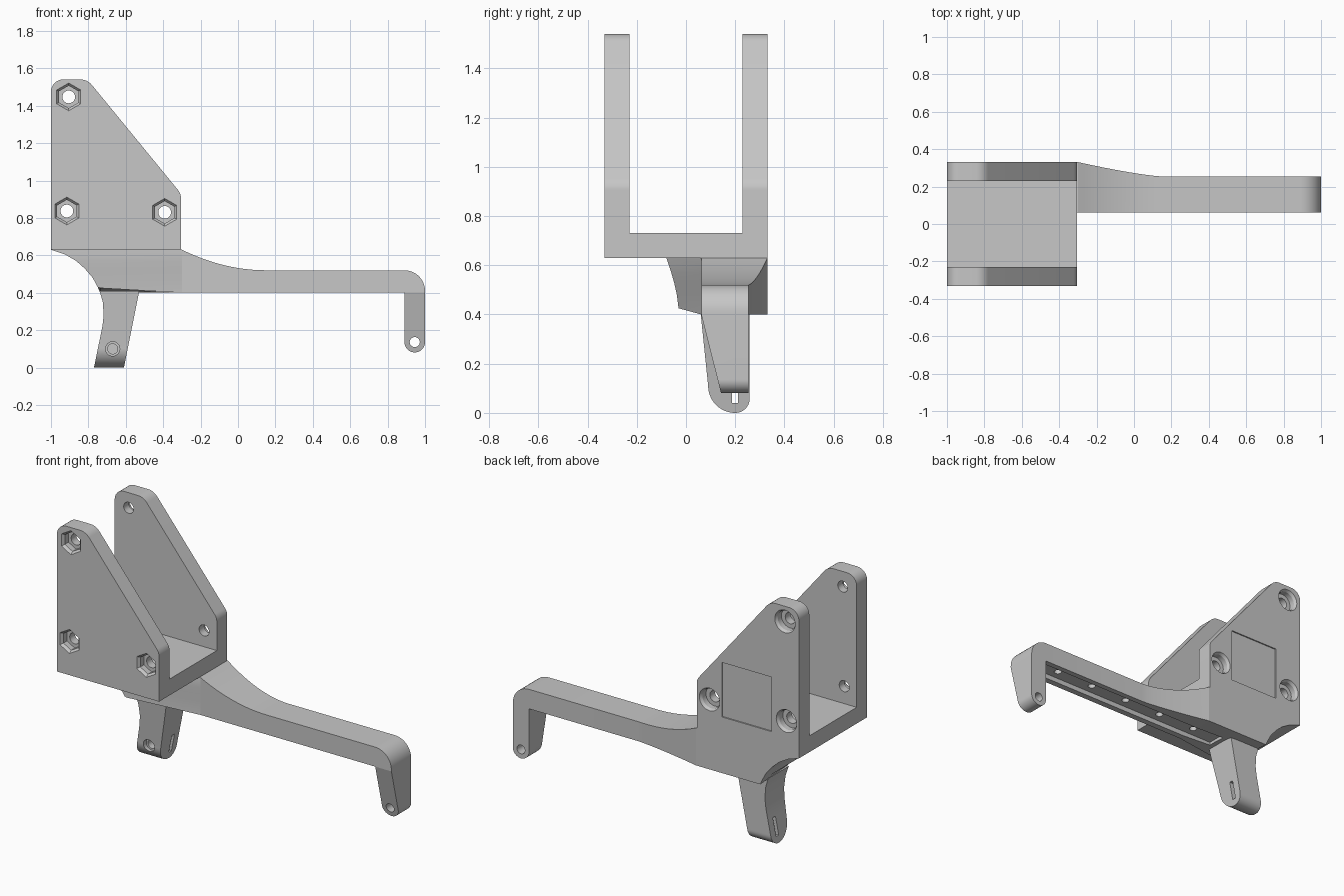
import bpy, bmesh, math
from mathutils import Vector

if "Cube" in bpy.data.objects:
    bpy.data.objects.remove(bpy.data.objects["Cube"], do_unlink=True)

grey = bpy.data.materials.new("light_grey")
grey.use_nodes = True
GREY = (0.57, 0.57, 0.57, 1)
grey.diffuse_color = GREY
grey.node_tree.nodes["Principled BSDF"].inputs["Base Color"].default_value = GREY


def loft(name, rings):
    """Skin a row of equal-length rings and cap both ends."""
    bm = bmesh.new()
    rows = [[bm.verts.new(p) for p in ring] for ring in rings]
    n = len(rows[0])
    for a, b in zip(rows, rows[1:]):
        for i in range(n):
            j = (i + 1) % n
            bm.faces.new((a[i], a[j], b[j], b[i]))
    bm.faces.new(rows[0])
    bm.faces.new(rows[-1])
    bmesh.ops.recalc_face_normals(bm, faces=bm.faces)
    mesh = bpy.data.meshes.new(name)
    bm.to_mesh(mesh)
    bm.free()
    mesh.materials.append(grey)
    obj = bpy.data.objects.new(name, mesh)
    bpy.context.collection.objects.link(obj)
    return obj


def box(name, x0, x1, y0, y1, z0, z1):
    return loft(name, [[(x0, y0, z), (x1, y0, z), (x1, y1, z), (x0, y1, z)]
                       for z in (z0, z1)])


def rod(a, b, r1, r2=None, sides=32):
    """Cylinder or cone between two points, used as a cutter."""
    a, b = Vector(a), Vector(b)
    d = b - a
    r2 = r2 or r1
    along_y = abs(d.y) > abs(d.z)
    # local z points to -y after the turn about x
    if along_y and d.y > 0:
        r1, r2 = r2, r1
    bpy.ops.mesh.primitive_cone_add(
        vertices=sides, radius1=r1, radius2=r2, depth=d.length,
        location=(a + b) / 2, rotation=(math.pi / 2 if along_y else 0, 0, 0))
    cutter = bpy.context.object
    cutter.data.materials.append(grey)
    return cutter


def cut(obj, cutter):
    mod = obj.modifiers.new("cut", "BOOLEAN")
    mod.operation, mod.solver, mod.object = "DIFFERENCE", "EXACT", cutter
    bpy.context.view_layer.objects.active = obj
    bpy.ops.object.modifier_apply(modifier=mod.name)
    bpy.data.objects.remove(cutter, do_unlink=True)


def fillet(corners, steps=8):
    """Round each (x, z, radius) corner of a profile."""
    out = []
    for i, (x, z, r) in enumerate(corners):
        p = Vector((x, z))
        if not r:
            out.append(p)
            continue
        u = (Vector(corners[i - 1][:2]) - p).normalized()
        v = (Vector(corners[(i + 1) % len(corners)][:2]) - p).normalized()
        half = u.angle(v) / 2
        c = p + (u + v).normalized() * r / math.sin(half)
        s = (p + u * r / math.tan(half) - c).normalized()
        e = (p + v * r / math.tan(half) - c).normalized()
        out += [c + s.slerp(e, k / steps) * r for k in range(steps + 1)]
    return out


def lerp(a, b, t):
    return a + (b - a) * t


def table(points, z):
    """Linear lookup in (z, value) points ordered downwards."""
    for (za, a), (zb, b) in zip(points, points[1:]):
        if z >= zb:
            return lerp(a, b, (za - z) / (za - zb))
    return points[-1][1]


def half_width(r, z):
    """Half width of a round tip of radius r at height z above its lowest point."""
    return r if z >= r else max(math.sqrt(max(r * r - (r - z) ** 2, 0)), 0.003)


# Side plates with bolt holes
outline = fillet([(-1, 0.63, 0), (-0.305, 0.63, 0), (-0.305, 0.93, 0.07),
                  (-0.805, 1.54, 0.08), (-1, 1.54, 0.065)])
bolts = [(-0.905, 1.447), (-0.915, 0.837), (-0.392, 0.83)]
plates = {}
for name, y0, y1 in (("front_plate", -0.331, -0.23), ("back_plate", 0.23, 0.331)):
    plates[name] = loft(name, [[(p.x, y, p.y) for p in outline] for y in (y0, y1)])
front, back = plates["front_plate"], plates["back_plate"]
for x, z in bolts:
    # hexagonal nut pocket with a bevelled mouth
    cut(front, rod((x, -0.332, z), (x, -0.315, z), 0.075, 0.06, 6))
    cut(front, rod((x, -0.32, z), (x, -0.28, z), 0.06, sides=6))
    cut(front, rod((x, -0.4, z), (x, -0.1, z), 0.034))
    # round counterbore
    cut(back, rod((x, 0.332, z), (x, 0.315, z), 0.07, 0.06))
    cut(back, rod((x, 0.32, z), (x, 0.28, z), 0.06))
    cut(back, rod((x, 0.4, z), (x, 0.1, z), 0.034))
# shallow square recess on the back
cut(back, box("recess", -0.815, -0.475, 0.323, 0.4, 0.745, 1.08))

# Floor between the plates
box("bracket_floor", -1, -0.305, -0.23, 0.23, 0.63, 0.73)

# Flared block under the floor
left_edge = [(0.63, -1), (0.605, -0.925), (0.57, -0.865), (0.53, -0.82),
             (0.48, -0.777), (0.43, -0.75), (0.4, -0.737), (0.35, -0.723),
             (0.28, -0.718), (0.22, -0.725), (0, -0.77)]
rings = []
for z, _ in left_edge[:7]:
    x = table(left_edge, z)
    t = (0.63 - z) / 0.23
    zf = max(z, 0.425 + 0.002 * (1 - t))
    yf = -0.08 + 0.05 * math.sin(t * math.pi / 2)
    rings.append([(x, yf, zf), (-0.3, 0.062, z), (-0.3, 0.331, z), (x, 0.331, z)])
block = loft("flared_block", rings)

# Finger below the block, with a lopsided round tip
levels = [0.41, 0.4, 0.37, 0.35, 0.31, 0.28, 0.25, 0.22, 0.15]
levels += [0.11 - 0.11 * math.sin(math.radians(a)) for a in range(0, 91, 5)]
rings = []
for z in levels:
    x0, x1 = table(left_edge, z), lerp(-0.61, -0.53, z / 0.4)
    y0 = 0.2 - half_width(0.11, z) - 0.03 * max(0, (z - 0.11) / 0.29)
    y1 = 0.2 + half_width(0.059, z)
    rings.append([(x0, y0, z), (x1, y0, z), (x1, y1, z), (x0, y1, z)])
finger = loft("finger", rings)
# countersunk screw hole and slot
cut(finger, rod((-0.67, 0.05, 0.1), (-0.67, 0.12, 0.1), 0.038))
cut(finger, rod((-0.67, 0.05, 0.1), (-0.67, 0.2, 0.1), 0.027))
cut(finger, box("slot", -0.9, -0.4, 0.187, 0.212, 0.04, 0.15))

# Long arm, sweeping down from the block and rounded at its end
stations = [-0.3 + 0.45 * i / 12 for i in range(13)]
stations += [0.89 + 0.11 * math.sin(math.radians(a)) for a in range(0, 91, 9)]
rings = []
for x in stations:
    s = max(0, (0.15 - x) / 0.45)
    top = 0.52 + 0.11 * s ** 2
    if x > 0.89:
        top = 0.41 + math.sqrt(max(0.0121 - (x - 0.89) ** 2, 0))
    rear = 0.254 + 0.077 * s ** 1.3
    rings.append([(x, 0.062, 0.4), (x, rear, 0.4), (x, rear, top), (x, 0.062, top)])
arm = loft("arm", rings)

# Channel and screw holes along the underside
for part in (arm, block):
    cut(part, box("channel", -0.5, 0.87, 0.1, 0.22, 0.3, 0.43))
    for i in range(5):
        x = 0.72 - 0.26 * i
        if (x > -0.3) == (part is arm):
            cut(part, rod((x, 0.16, 0.38), (x, 0.16, 0.47), 0.022))

# Tapered end leg with a rounded tip and a pin hole
r, zc, xc = 0.055, 0.136, 0.945
levels = [0.4] + [zc - r * math.sin(math.radians(a)) for a in range(0, 91, 6)]
rings = []
for z in levels:
    h = half_width(r, z - zc + r)
    y0 = lerp(0.142, 0.062, (z - 0.081) / 0.319)
    rings.append([(xc - h, y0, z), (xc + h, y0, z), (xc + h, 0.254, z), (xc - h, 0.254, z)])
leg = loft("end_leg", rings)
cut(leg, rod((xc, 0, zc), (xc, 0.4, zc), 0.027))

# Smooth the curves, keep the edges sharp
bpy.ops.object.select_all(action="DESELECT")
for obj in (front, back, block, finger, arm, leg):
    obj.select_set(True)
    bpy.context.view_layer.objects.active = obj
bpy.ops.object.shade_smooth_by_angle(angle=math.radians(25))
